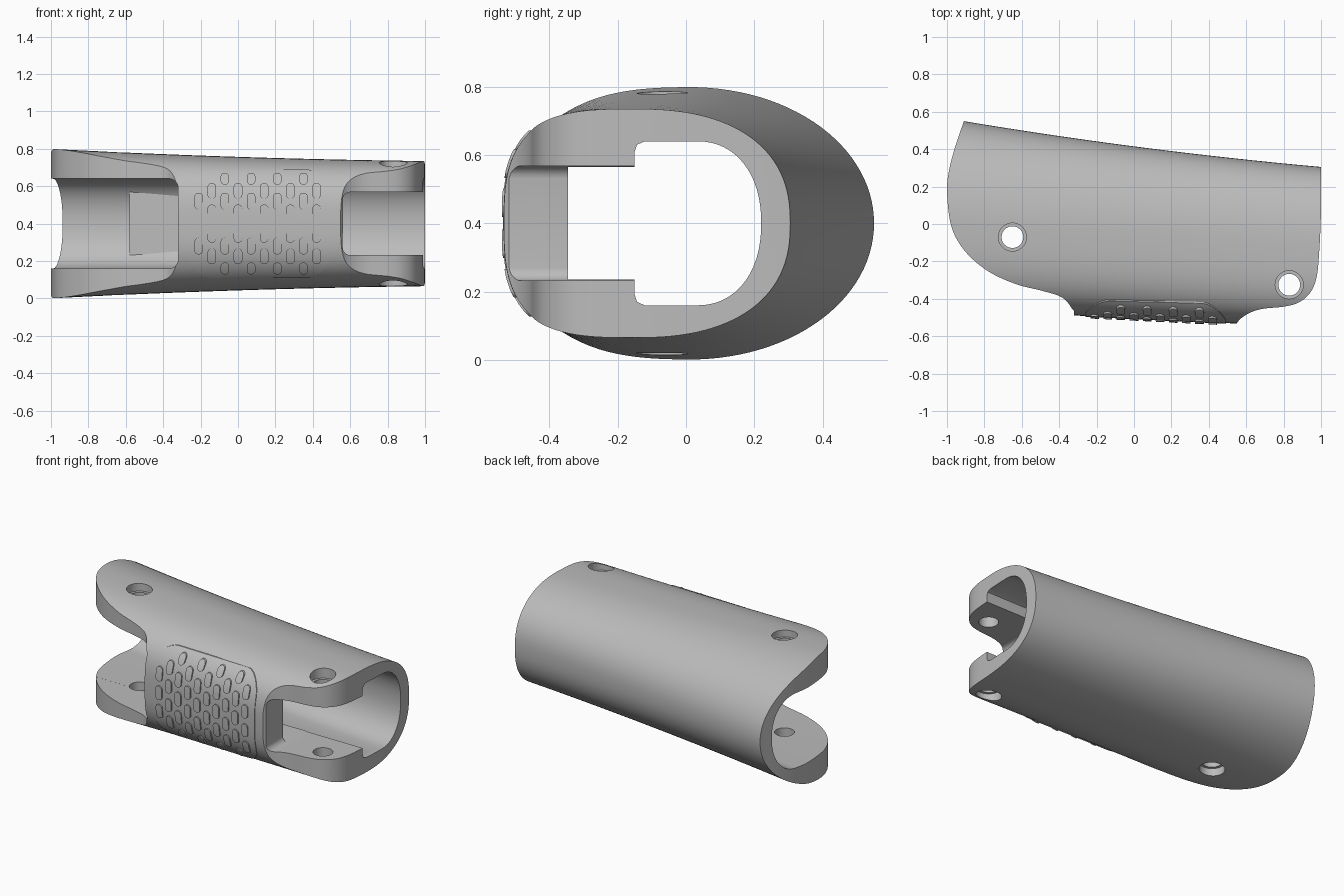
import bpy, bmesh
from math import cos, sin, pi
from mathutils import Vector

if "Cube" in bpy.data.objects:
    bpy.data.objects.remove(bpy.data.objects["Cube"], do_unlink=True)

MID = 0.4  # height of the mirror plane between both cheeks

grey = bpy.data.materials.new("plain grey")
grey.use_nodes = True
grey.diffuse_color = (0.5, 0.5, 0.5, 1)
grey.node_tree.nodes["Principled BSDF"].inputs["Base Color"].default_value = grey.diffuse_color


def add_object(name, bm):
    bmesh.ops.recalc_face_normals(bm, faces=bm.faces)
    mesh = bpy.data.meshes.new(name)
    bm.to_mesh(mesh)
    bm.free()
    ob = bpy.data.objects.new(name, mesh)
    bpy.context.collection.objects.link(ob)
    mesh.materials.append(grey)
    return ob


def bridge_rings(bm, rings):
    """Skin a list of equal point rings into a closed solid."""
    loops = [[bm.verts.new(p) for p in ring] for ring in rings]
    n = len(loops[0])
    for a, b in zip(loops, loops[1:]):
        for i in range(n):
            j = (i + 1) % n
            bm.faces.new((a[i], a[j], b[j], b[i]))
    bm.faces.new(loops[0])
    bm.faces.new(loops[-1][::-1])


def solid(name, *ring_lists):
    bm = bmesh.new()
    for rings in ring_lists:
        bridge_rings(bm, rings)
    return add_object(name, bm)


def boolean(ob, tool, operation):
    mod = ob.modifiers.new("cut", 'BOOLEAN')
    mod.object, mod.operation, mod.solver = tool, operation, 'EXACT'
    bpy.context.view_layer.objects.active = ob
    bpy.ops.object.modifier_apply(modifier=mod.name)
    bpy.data.objects.remove(tool, do_unlink=True)


def smooth(ob):
    bpy.ops.object.select_all(action='DESELECT')
    ob.select_set(True)
    bpy.context.view_layer.objects.active = ob
    bpy.ops.object.shade_smooth_by_angle(angle=0.5)


def spline(points, steps=6):
    """Catmull-Rom curve through the points, ends included."""
    p = [Vector(q) for q in points]
    p = [2 * p[0] - p[1]] + p + [2 * p[-1] - p[-2]]
    out = []
    for a, b, c, d in zip(p, p[1:], p[2:], p[3:]):
        for k in range(steps):
            t = k / steps
            out.append(0.5 * (2 * b + (c - a) * t + (2 * a - 5 * b + 4 * c - d) * t * t
                              + (3 * b - a - 3 * c + d) * t ** 3))
    return [tuple(q) for q in out] + [tuple(p[-2])]


def back(x):
    return 0.415 - 0.13 * x + 0.02 * x * x


def power(v, n):
    return (1 if v >= 0 else -1) * abs(v) ** (2 / n)


def outer_ring(x, offset=0, count=112):
    """Sleeve section: rounder towards the back, flatter at the front."""
    centre = -0.075 - 0.075 * x
    half = 0.357 - 0.0325 * x + 0.01 * x * x + offset
    ring = []
    for i in range(count):
        a = 2 * pi * i / count
        if cos(a) >= 0:
            n, reach = 2.2 + 0.2 * x, back(x) - centre + offset
        else:
            n, reach = 3, centre + 0.505 + 0.05 * x + offset
        ring.append((x, centre + reach * power(cos(a), n), MID + half * power(sin(a), n)))
    return ring


def inner_ring(x):
    """Bore section: flat cheeks, a step at the front, a round back."""
    end = back(x) - 0.085
    side = [(-0.15, 0.21), (-0.143, 0.23), (-0.12, 0.24)]
    arc = [pi / 2 - pi * i / 32 for i in range(33)]
    pts = side + [(end - 0.19 + 0.19 * power(cos(a), 2.2), 0.24 * power(sin(a), 2.2)) for a in arc]
    pts += [(y, -z) for y, z in reversed(side)]
    return [(x, y, MID + z) for y, z in pts]


def stations(a, b, n):
    return [a + (b - a) * i / n for i in range(n + 1)]


def sleeve(name, offset=0):
    return solid(name, [outer_ring(x, offset) for x in stations(-1.06, 1.06, 32)])


def rounded_prism(x0, x1, half, radius, y0, y1, z=MID):
    """Rounded rectangle in the front plane, run along y."""
    ring = []
    for k, (cx, cz) in enumerate([(x1, half), (x0, half), (x0, -half), (x1, -half)]):
        mx = cx - radius if cx == x1 else cx + radius
        mz = cz - radius if cz > 0 else cz + radius
        for i in range(9):
            a = pi / 2 * (k + i / 8.5)
            ring.append((mx + radius * cos(a), z + mz + radius * sin(a)))
    return [[(px, y, pz) for px, pz in ring] for y in (y0, y1)]


def upright(points, z0, z1):
    return [[(x, y, z) for x, y in points] for z in (z0, z1)]


def disc(x, y, r, z0, z1):
    return upright([(x + r * cos(pi * i / 24), y + r * sin(pi * i / 24)) for i in range(48)], z0, z1)


# Sleeve trimmed to its plan outline
rear_edge = spline([(-0.89, 0.62), (-0.91, 0.55), (-0.96, 0.4), (-0.99, 0.28), (-1, 0.17),
                    (-0.98, 0), (-0.93, -0.11), (-0.85, -0.2), (-0.75, -0.27), (-0.62, -0.325),
                    (-0.5, -0.355), (-0.4, -0.385), (-0.35, -0.425), (-0.32, -0.49), (-0.31, -0.6)])
front_edge = spline([(0.52, -0.6), (0.55, -0.53), (0.6, -0.485), (0.68, -0.455), (0.8, -0.442),
                     (0.88, -0.42), (0.94, -0.37), (0.975, -0.29), (0.99, -0.15), (1, 0.1), (1, 0.62)])
body = sleeve("sleeve_body")
boolean(body, solid("outline", upright(rear_edge + front_edge, -0.2, 1)), 'INTERSECT')

# Bore, slot under the bridge and the two front openings
boolean(body, solid("bore", [inner_ring(x) for x in stations(-1.1, 1.1, 24)]), 'DIFFERENCE')
boolean(body, solid("slot", upright([(-1.2, -0.345), (1.2, -0.345), (1.2, -0.1), (-1.2, -0.1)],
                                    MID - 0.165, MID + 0.165)), 'DIFFERENCE')
boolean(body, solid("rear_opening", rounded_prism(-1.3, -0.32, 0.2405, 0.05, -0.8, -0.11)), 'DIFFERENCE')
boolean(body, solid("tip_opening", rounded_prism(0.56, 1.3, 0.168, 0.04, -0.8, -0.105)), 'DIFFERENCE')

# Hinge pin holes with counterbores on both cheeks
for hx, hy, depth in ((-0.65, -0.07, 0.335), (0.83, -0.325, 0.27)):
    boolean(body, solid("pin_hole", disc(hx, hy, 0.058, -0.3, 1.2)), 'DIFFERENCE')
    boolean(body, solid("counterbores", disc(hx, hy, 0.075, -0.3, MID - depth),
                        disc(hx, hy, 0.075, MID + depth, 1.2)), 'DIFFERENCE')
smooth(body)

# Flat stop on the inner back wall
smooth(solid("inner_stop", upright([(-0.58, 0.365), (0, 0.31), (0, 0.36), (-0.58, 0.43)],
                                   MID - 0.168, MID + 0.168)))

# Raised grip pad on the bridge
pad = sleeve("grip_pad", 0.004)
boolean(pad, solid("pad_outline", rounded_prism(-0.26, 0.49, 0.29, 0.13, -0.7, -0.375)), 'INTERSECT')
smooth(pad)

# Staggered oval studs on the pad
studs = []
for column in range(10):
    x = -0.21 + 0.07 * column
    if column % 2:
        rows = [(s * z, 0.042) for z in (0.06, 0.175) for s in (-1, 1)]
    else:
        rows = [(0, 0.045), (-0.12, 0.045), (0.12, 0.045)]
        if column:
            rows += [(-0.24, 0.032), (0.24, 0.032)]
    for z, half in rows:
        studs.append(rounded_prism(x - 0.023, x + 0.023, half, 0.0225, -0.7, -0.385, MID + z))
grip = sleeve("grip_studs", 0.012)
boolean(grip, solid("stud_outlines", *studs), 'INTERSECT')
smooth(grip)
